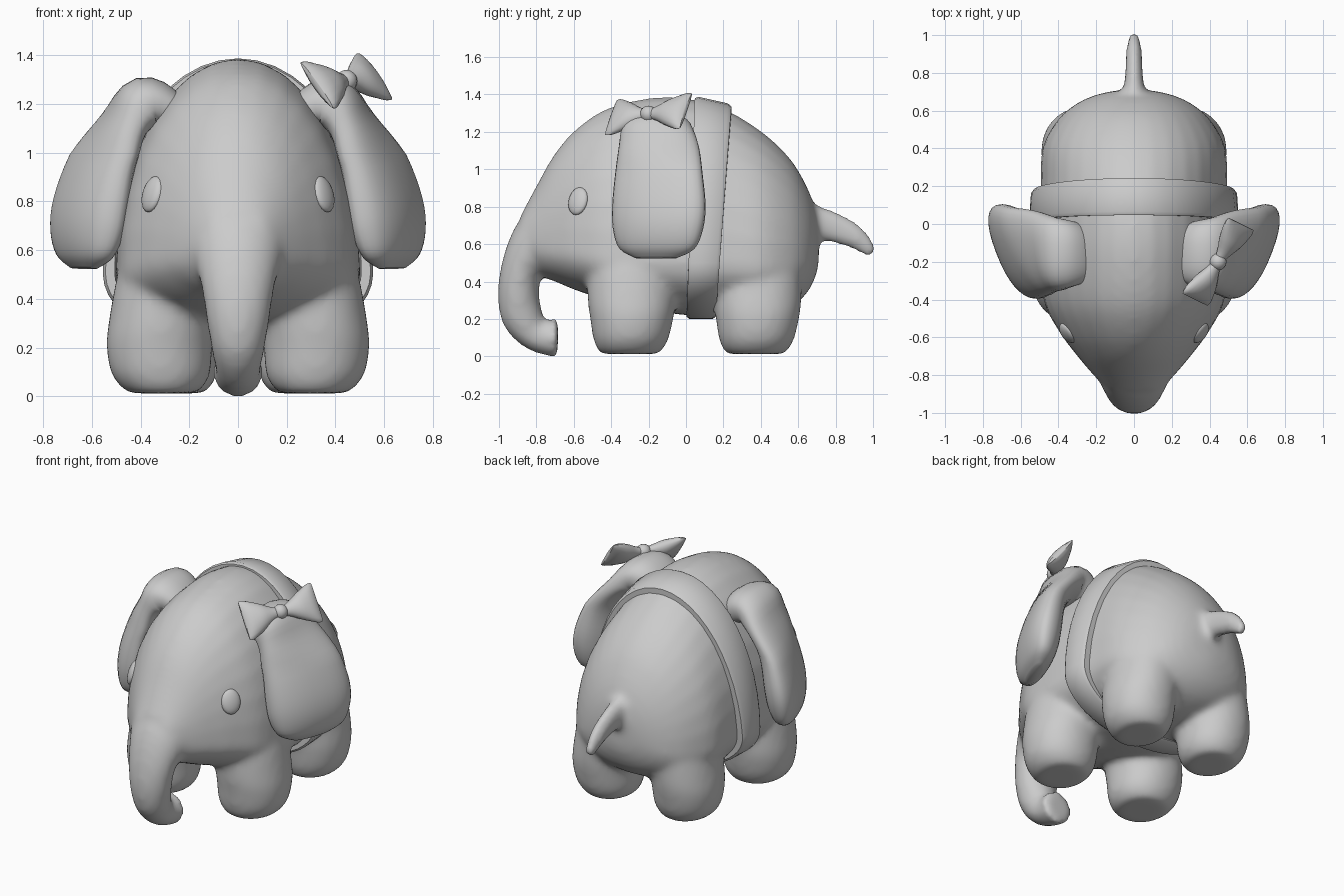
import bpy, bmesh
from math import sin, cos, pi
from mathutils import Vector as V, Matrix

if "Cube" in bpy.data.objects:
    bpy.data.objects.remove(bpy.data.objects["Cube"])


def dense(rows, k=4):
    """Catmull-Rom interpolation of rows of numbers."""
    out = []
    for i in range(len(rows) - 1):
        a, b, c, d = rows[max(i - 1, 0)], rows[i], rows[i + 1], rows[min(i + 2, len(rows) - 1)]
        for j in range(k):
            t = j / k
            out.append([q + .5 * t * (r - p + t * (2*p - 5*q + 4*r - s + t * (3*(q - r) + s - p)))
                        for p, q, r, s in zip(a, b, c, d)])
    return out + [list(rows[-1])]


def spow(c, e):
    return abs(c) ** e * (1 if c >= 0 else -1)


def skin(bm, rings, closed=False):
    vs = [[bm.verts.new(p) for p in r] for r in rings]
    n = len(vs[0])
    for i in range(len(vs) if closed else len(vs) - 1):
        a, b = vs[i], vs[(i + 1) % len(vs)]
        for j in range(n):
            bm.faces.new((a[j], a[(j + 1) % n], b[(j + 1) % n], b[j]))
    if not closed:
        bm.faces.new(vs[0][::-1])
        bm.faces.new(vs[-1])


def ring(c, u, v, low=None, e=1.0, n=32):
    """Superellipse section; low is the length of v on the underside."""
    low = v if low is None else low
    pts = []
    for j in range(n):
        a = 2 * pi * j / n
        s = spow(sin(a), e)
        pts.append(c + u * spow(cos(a), e) + (v if s >= 0 else low) * s)
    return pts


def bend(rows, side, e=1.0):
    """Sections along a bent path: rows of x, y, z, in-plane radius, side radius."""
    rows = dense(rows)
    cs = [V(r[:3]) for r in rows]
    out = []
    for i, r in enumerate(rows):
        t = (cs[min(i + 1, len(cs) - 1)] - cs[max(i - 1, 0)]).normalized()
        out.append(ring(cs[i], side * max(r[4], .005), t.cross(side).normalized() * max(r[3], .005), e=e))
    return out


def finish(bm, name, angle=.8):
    bmesh.ops.recalc_face_normals(bm, faces=bm.faces)
    me = bpy.data.meshes.new(name)
    bm.to_mesh(me)
    bm.free()
    ob = bpy.data.objects.new(name, me)
    bpy.context.collection.objects.link(ob)
    bpy.ops.object.select_all(action='DESELECT')
    ob.select_set(True)
    bpy.context.view_layer.objects.active = ob
    bpy.ops.object.shade_smooth_by_angle(angle=angle)
    return ob


X, Y, Z = V((1, 0, 0)), V((0, 1, 0)), V((0, 0, 1))
bm = bmesh.new()

# torso and head: y, top, widest height, bottom, half width
torso = [(-.88, .76, .64, .53, .135), (-.80, .91, .59, .44, .215), (-.70, 1.085, .57, .40, .30),
         (-.58, 1.22, .55, .35, .39), (-.42, 1.325, .51, .30, .475), (-.2, 1.38, .5, .25, .5),
         (0, 1.38, .5, .22, .5), (.2, 1.325, .5, .22, .495), (.4, 1.205, .48, .22, .485),
         (.55, 1.065, .48, .26, .405), (.64, .92, .5, .33, .30), (.69, .79, .55, .42, .18),
         (.71, .69, .6, .5, .06)]
skin(bm, [ring(V((0, y, m)), X * w, Z * (t - m), Z * (m - b)) for y, t, m, b, w in dense(torso)])

# trunk and tail
skin(bm, bend([(0, -.62, .70, .24, .26), (0, -.78, .60, .17, .20), (0, -.875, .47, .115, .155),
               (0, -.895, .32, .111, .131), (0, -.87, .2, .110, .11), (0, -.80, .11, .086, .093),
               (0, -.685, .098, .108, .108)], X))
skin(bm, bend([(0, .60, .72, .13, .10), (0, .70, .715, .09, .06), (0, .8, .685, .082, .047),
               (0, .9, .64, .066, .043), (0, .965, .585, .046, .036), (0, 1.0, .55, .03, .026)], X))

# legs: z, x from leg axis, y offset, radius x, radius y
leg = [(.012, 0, 0, .115, .135), (.025, 0, 0, .155, .165), (.09, .007, .005, .202, .20),
       (.2, .013, .01, .217, .222), (.3, .005, .01, .217, .235), (.5, -.03, .01, .215, .235),
       (.65, -.07, .02, .20, .20), (.8, -.12, .03, .13, .13)]
for sx in (-1, 1):
    for cx, cy, k in ((.31, -.30, 1), (.272, .372, .95)):
        skin(bm, [ring(V((sx * (cx + x), cy + dy, z)), X * rx * k, Y * ry, e=.95)
                  for z, x, dy, rx, ry in dense(leg)])

# merge the stuffed body into one soft skin
body = finish(bm, "body")
m = body.modifiers.new("merge", 'REMESH')
m.mode, m.voxel_size, m.use_smooth_shade = 'VOXEL', .02, True
m = body.modifiers.new("soften", 'SMOOTH')
m.factor, m.iterations = .5, 11
for mod in ("merge", "soften"):
    bpy.ops.object.modifier_apply(modifier=mod)

# hanging ears, front edge hugging the head and back edge flaring out
ear = [(.20, -.15, 1.06, .07, .12), (.29, -.15, 1.165, .09, .16), (.39, -.155, 1.2, .11, .19),
       (.475, -.145, 1.115, .085, .215), (.555, -.145, .965, .098, .235), (.60, -.145, .8, .115, .25),
       (.62, -.15, .675, .112, .24), (.632, -.155, .575, .08, .20), (.637, -.16, .525, .03, .11)]
for sx, side in ((-1, "left"), (1, "right")):
    bm = bmesh.new()
    skin(bm, bend([(sx * r[0],) + r[1:] for r in ear], Y, e=.85))
    for v in bm.verts:
        v.co.x += sx * .38 * (v.co.y + .15) * min(1, max(0, (1.3 - v.co.z) / .3))
    finish(bm, side + "_ear")

    # button eyes lying on the cheeks
    bm = bmesh.new()
    bmesh.ops.create_uvsphere(bm, u_segments=20, v_segments=12, radius=1)
    nrm = V((sx * .78, -.55, .28)).normalized()
    up = (Z - nrm * Z.dot(nrm)).normalized()
    across = up.cross(nrm)
    rot = Matrix((across, up, nrm)).transposed().to_4x4()
    bm.transform(Matrix.Translation((sx * .352, -.577, .83)) @ rot @ Matrix.Diagonal((.06, .077, .027, 1)))
    finish(bm, side + "_eye")

# strap around the belly, following the slope of the back
bm = bmesh.new()
rings = []
for i in range(48):
    a = 2 * pi * i / 48
    h = .85 if sin(a) > 0 else .28
    p = V((.53 * cos(a), 0, .5 + h * sin(a)))
    out = V((cos(a) / .53, 0, sin(a) / h)).normalized()
    f = (p.z - .2) / 1.15
    p.y = .08 + .065 * f
    half = .078 + .02 * f
    slope = -.022 * f
    rings.append([p + Y * (half * s) + out * (slope * s + t)
                  for s, t in ((-1, -.03), (-1, .008), (-.8, .02), (.8, .02), (1, .008), (1, -.03))])
skin(bm, rings, closed=True)
finish(bm, "strap")

# bow on one ear: two flared wings and a knot
c = V((.445, -.20, 1.295))
ax = V((.235, .385, .035)).normalized()
e = V((.15, -.06, -.2))
e = (e - ax * e.dot(ax)).normalized()
th = ax.cross(e)
wing = [(.02, .03, .025), (.06, .045, .035), (.12, .08, .048), (.18, .11, .042), (.215, .122, .028),
        (.235, .118, .01)]
for sx, side in ((-1, "front"), (1, "back")):
    bm = bmesh.new()
    skin(bm, [ring(c + ax * (sx * d), e * h, th * t, n=20) for d, h, t in dense(wing, 3)])
    finish(bm, side + "_bow_wing")
bm = bmesh.new()
bmesh.ops.create_uvsphere(bm, u_segments=16, v_segments=10, radius=.045)
bm.transform(Matrix.Translation(c))
finish(bm, "bow_knot")
